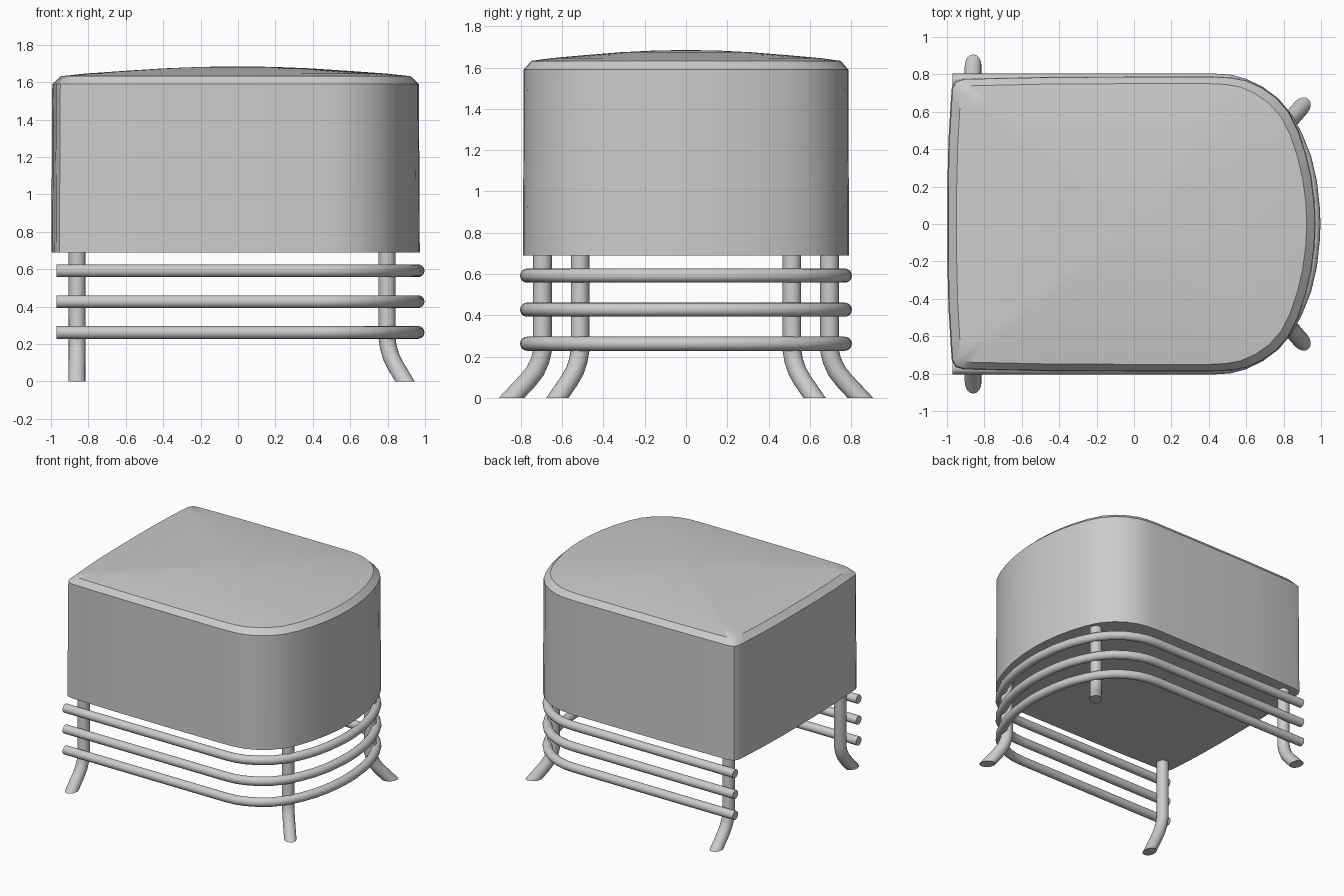
import bpy, bmesh
from math import sin, cos, tau
from mathutils import Vector

if "Cube" in bpy.data.objects:
    bpy.data.objects.remove(bpy.data.objects["Cube"])


def finish(name, bm, angle=0.6):
    bmesh.ops.recalc_face_normals(bm, faces=bm.faces)
    mesh = bpy.data.meshes.new(name)
    bm.to_mesh(mesh)
    bm.free()
    ob = bpy.data.objects.new(name, mesh)
    bpy.context.collection.objects.link(ob)
    bpy.ops.object.select_all(action='DESELECT')
    ob.select_set(True)
    bpy.context.view_layer.objects.active = ob
    bpy.ops.object.shade_smooth_by_angle(angle=angle)
    return ob


def bridge(bm, a, b):
    n = len(a)
    for i in range(n):
        j = (i + 1) % n
        bm.faces.new((a[i], a[j], b[j], b[i]))


def tube(name, pts, r, end_normal=None, sides=16):
    """Mitred round tube along a path; the last cut can be forced to a given plane."""
    pts = [Vector(p) for p in pts]
    dirs = [(b - a).normalized() for a, b in zip(pts, pts[1:])]
    u = dirs[0].orthogonal().normalized()
    v = dirs[0].cross(u)
    ring = [pts[0] + r * (cos(tau * i / sides) * u + sin(tau * i / sides) * v) for i in range(sides)]
    bm = bmesh.new()
    prev = [bm.verts.new(c) for c in ring]
    bm.faces.new(prev)
    for k, d in enumerate(dirs):
        p = pts[k + 1]
        if k + 1 < len(dirs):
            n = (d + dirs[k + 1]).normalized()
        else:
            n = Vector(end_normal) if end_normal else d
        ring = [c + d * ((p - c).dot(n) / d.dot(n)) for c in ring]
        cur = [bm.verts.new(c) for c in ring]
        bridge(bm, prev, cur)
        prev = cur
    bm.faces.new(prev)
    return finish(name, bm)


def mirrored(half):
    """Half outline ending on y = 0, reflected across it."""
    return half + [(x, -y) for x, y in reversed(half[:-1])]


# Seat cushion: straight sides, rounded nose, slightly bulged flat end, domed top
half = [(-0.998, 0.2), (-0.992, 0.45), (-0.98, 0.65), (-0.974, 0.73), (-0.955, 0.765), (-0.91, 0.778),
        (-0.5, 0.787), (0, 0.79), (0.42, 0.79), (0.52, 0.785), (0.6, 0.77), (0.68, 0.735),
        (0.76, 0.68), (0.83, 0.60), (0.88, 0.50), (0.92, 0.38), (0.95, 0.25), (0.967, 0.12), (0.972, 0)]
outline = mirrored(half)
bm = bmesh.new()
levels = [(1.0, 0.69), (0.995, 1.59), (0.95, 1.632), (0.82, 1.646), (0.62, 1.66),
          (0.4, 1.674), (0.2, 1.682)]
rings = [[bm.verts.new((x * s, y * s, z)) for x, y in outline] for s, z in levels]
for a, b in zip(rings, rings[1:]):
    bridge(bm, a, b)
bm.faces.new(rings[0])
top = bm.verts.new((0, 0, 1.685))
last = rings[-1]
for i in range(len(last)):
    bm.faces.new((last[i], last[(i + 1) % len(last)], top))
finish("seat_cushion", bm)

# Three U-shaped rails
rail = mirrored([(-0.97, 0.77), (0.43, 0.77), (0.51, 0.765), (0.585, 0.745), (0.67, 0.705), (0.75, 0.645),
                 (0.82, 0.56), (0.87, 0.465), (0.915, 0.35), (0.945, 0.22), (0.96, 0.08), (0.963, 0)])
for i, z in enumerate((0.262, 0.427, 0.592)):
    tube(f"rail_{i + 1}", [(x, y, z) for x, y in rail], 0.034)

# Four legs with feet kicked outward, cut flat on the floor
bend = [(0, 0.70), (0, 0.23), (0.012, 0.18), (0.035, 0.13), (0.07, 0.085), (0.15, 0)]
for name, x, y, dx, dy in (("end_leg", -0.86, 0.695, 0, 1.0), ("nose_leg", 0.797, 0.513, 0.64, 0.73)):
    for side, s in (("front", -1), ("back", 1)):
        path = [(x + dx * t, s * (y + dy * t), z) for t, z in bend]
        tube(f"{side}_{name}", path, 0.045, (0, 0, 1))
